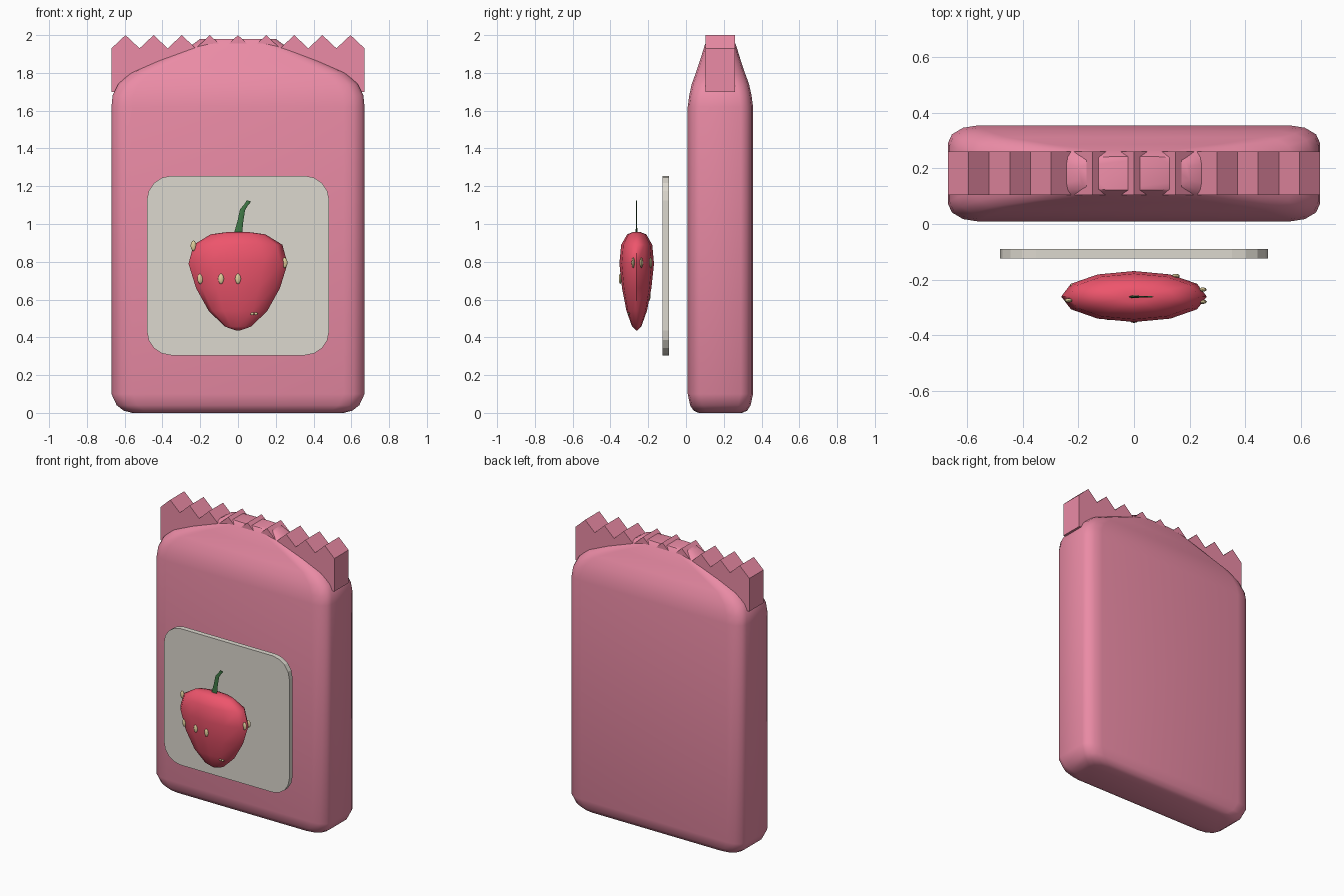
import bpy, bmesh, math

if "Cube" in bpy.data.objects:
    bpy.data.objects.remove(bpy.data.objects["Cube"])


def make(name, verts, faces, color, smooth=None):
    me = bpy.data.meshes.new(name)
    me.from_pydata(verts, [], faces)
    bm = bmesh.new()
    bm.from_mesh(me)
    bmesh.ops.recalc_face_normals(bm, faces=bm.faces)
    bm.to_mesh(me)
    bm.free()
    ob = bpy.data.objects.new(name, me)
    bpy.context.collection.objects.link(ob)
    mat = bpy.data.materials.get(color[0]) or bpy.data.materials.new(color[0])
    mat.diffuse_color = (*color[1], 1)
    mat.use_nodes = True
    mat.node_tree.nodes["Principled BSDF"].inputs["Base Color"].default_value = mat.diffuse_color
    me.materials.append(mat)
    if smooth:
        bpy.ops.object.select_all(action='DESELECT')
        ob.select_set(True)
        bpy.context.view_layer.objects.active = ob
        bpy.ops.object.shade_smooth_by_angle(angle=math.radians(smooth))
    return ob


def loft(rings):
    # Skin equal-length closed rings and cap both ends
    n = len(rings[0])
    faces = [(k * n + i, k * n + (i + 1) % n, (k + 1) * n + (i + 1) % n, (k + 1) * n + i)
             for k in range(len(rings) - 1) for i in range(n)]
    last = (len(rings) - 1) * n
    faces += [tuple(range(n))[::-1], tuple(range(last, last + n))]
    return [v for r in rings for v in r], faces


def rounded(w, h, rx, ry, seg):
    # Outline of a rounded rectangle with half sizes w, h
    pts = []
    for q, (sx, sy) in enumerate([(1, 1), (-1, 1), (-1, -1), (1, -1)]):
        for i in range(seg + 1):
            a = math.pi / 2 * (q + i / seg)
            pts.append((sx * (w - rx) + rx * math.cos(a), sy * (h - ry) + ry * math.sin(a)))
    return pts


PINK = ("pink", (0.83, 0.26, 0.38))
CREAM = ("cream", (0.72, 0.69, 0.62))
RED = ("red", (0.85, 0.09, 0.15))
GREEN = ("green", (0.05, 0.19, 0.06))
SEED = ("seed", (0.74, 0.62, 0.33))

# Pouch body: z, half width, half depth
sections = [(0.0, 0.56, 0.115), (0.012, 0.605, 0.142), (0.04, 0.642, 0.16),
            (0.1, 0.67, 0.173), (1.62, 0.67, 0.173), (1.68, 0.664, 0.165),
            (1.74, 0.635, 0.152), (1.8, 0.57, 0.13), (1.875, 0.41, 0.105),
            (1.95, 0.24, 0.082), (1.98, 0.2, 0.06)]
rings = [[(x, 0.182 + y, z) for x, y in rounded(w, d, 0.11, min(0.065, d * 0.6), 3)]
         for z, w, d in sections]
make("pouch_body", *loft(rings), PINK, 50)

# Zigzag sealed top strip
n = 18
zig = [(-0.67 + 1.34 * i / n, 2.0 if i % 2 else 1.93) for i in range(n + 1)]
low = [(x, 1.7) for x, _ in zig]
m = n + 1
verts = [(x, y, z) for y in (0.104, 0.26) for x, z in zig + low]
faces = []
for i in range(n):
    a, b, c, d = i, i + 1, m + i + 1, m + i
    o = 2 * m
    faces += [(a, b, c, d), (a + o, b + o, c + o, d + o),
              (a, b, b + o, a + o), (d, c, c + o, d + o)]
faces += [(0, m, 3 * m, 2 * m), (n, m + n, 3 * m + n, 2 * m + n)]
make("sealed_edge", verts, faces, PINK)

# Label panel floating in front
outline = rounded(0.483, 0.475, 0.13, 0.13, 4)
make("label_panel", *loft([[(x, y, 0.78 + z) for x, z in outline]
                           for y in (-0.125, -0.09)]), CREAM)

# Strawberry: flattened lathe, z and radius
profile = [(0.437, 0.012), (0.457, 0.07), (0.54, 0.155), (0.66, 0.222),
           (0.79, 0.262), (0.89, 0.235), (0.945, 0.145), (0.957, 0.06)]
CY = -0.261


def berry_ring(z, r, n=12):
    return [(r * math.cos(2 * math.pi * i / n),
             CY + 0.35 * r * math.sin(2 * math.pi * i / n), z) for i in range(n)]


make("strawberry", *loft([berry_ring(z, r) for z, r in profile]), RED, 60)

# Stem: thin tapering curve, x, z, half width
path = [(0.0, 0.945, 0.021), (0.012, 1.01, 0.015), (0.024, 1.075, 0.013),
        (0.042, 1.1, 0.009), (0.058, 1.122, 0.012)]
rings = [[(x + w * math.cos(math.pi * i / 3), -0.262 + 0.25 * w * math.sin(math.pi * i / 3),
           z - 0.3 * w * math.cos(math.pi * i / 3)) for i in range(6)] for x, z, w in path]
make("stem", *loft(rings), GREEN, 40)

# Seeds: small ellipsoids on the berry surface
spots = [(-0.2, -0.305, 0.71), (-0.09, -0.338, 0.71), (0.0, -0.348, 0.71),
         (-0.236, -0.275, 0.885), (-0.215, -0.222, 0.8), (0.247, -0.28, 0.795),
         (0.247, -0.236, 0.795), (0.15, -0.187, 0.795), (-0.08, -0.196, 0.62)]
for k, (sx, sy, sz) in enumerate(spots):
    rings = [[(sx + 0.015 * math.sin(t) * math.cos(a), sy + 0.008 * math.sin(t) * math.sin(a),
               sz - 0.027 * math.cos(t)) for a in [i * math.pi / 4 for i in range(8)]]
             for t in [math.pi * j / 6 for j in (0.3, 1, 2, 3, 4, 5, 5.7)]]
    make(f"seed_{k + 1}", *loft(rings), SEED, 60)

# Two small seeds near the tip
for k, sx in enumerate((0.075, 0.095)):
    rings = [[(sx + r * math.cos(i * math.pi / 4), -0.303 + 0.6 * r * math.sin(i * math.pi / 4),
               0.525 + h) for i in range(8)] for h, r in ((-0.007, 0.005), (0, 0.01), (0.007, 0.005))]
    make(f"tip_seed_{k + 1}", *loft(rings), SEED, 60)
